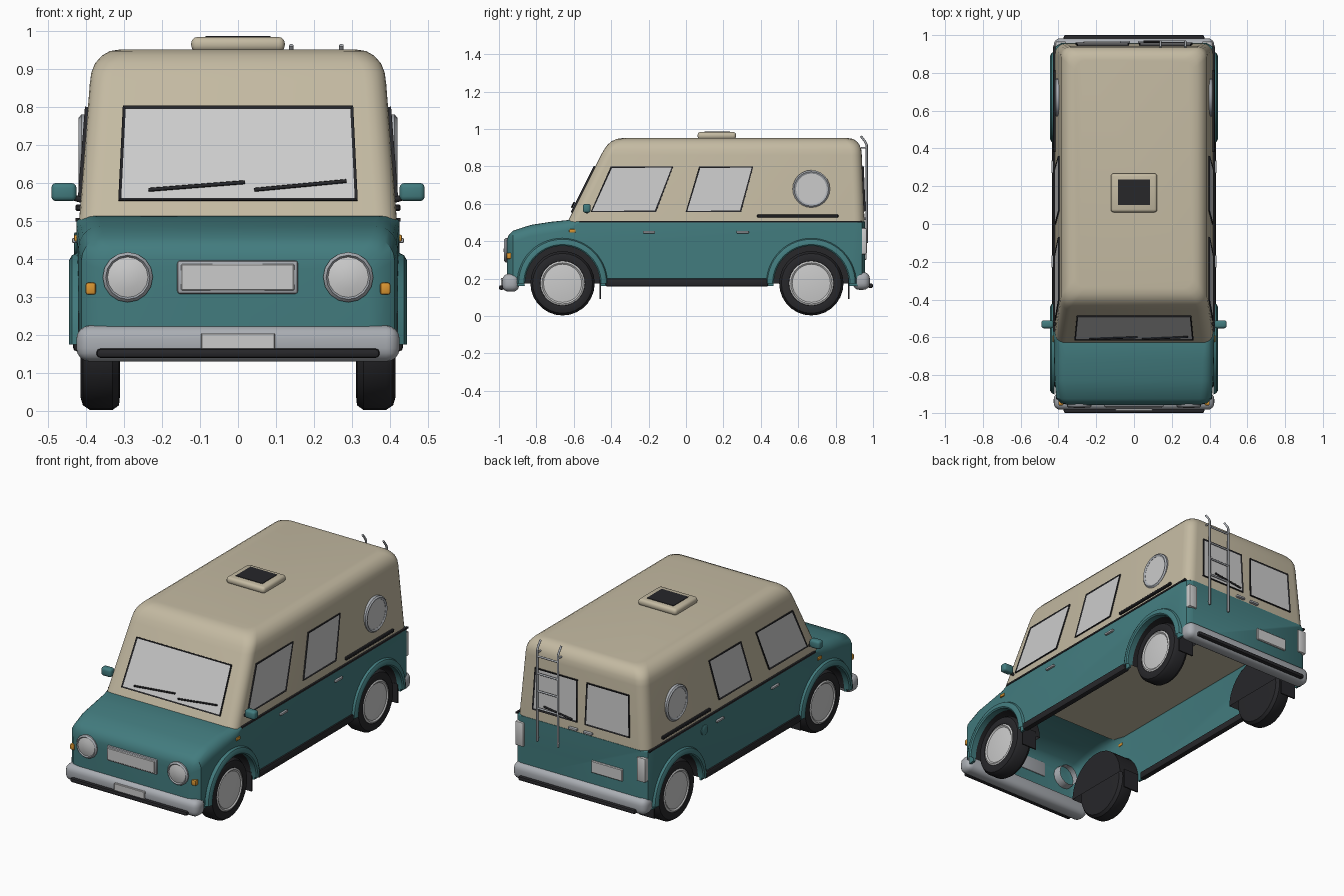
import bpy, bmesh, math
from mathutils import Vector as V

if "Cube" in bpy.data.objects:
    bpy.data.objects.remove(bpy.data.objects["Cube"])

def mat(name, c):
    m = bpy.data.materials.new(name)
    m.diffuse_color = (*c, 1)
    m.use_nodes = True
    m.node_tree.nodes["Principled BSDF"].inputs["Base Color"].default_value = m.diffuse_color
    return m

TEAL = mat("teal_paint", (.055, .2, .21))
TAN = mat("tan_paint", (.55, .49, .36))
BLACK = mat("black_rubber", (.02, .02, .023))
METAL = mat("bright_metal", (.4, .42, .45))
PALE = mat("pale_glass", (.75, .75, .75))
AMBER = mat("amber_lens", (.7, .3, .03))

def finish(bm, name, *mats, smooth=True):
    bmesh.ops.recalc_face_normals(bm, faces=bm.faces)
    me = bpy.data.meshes.new(name)
    bm.to_mesh(me)
    bm.free()
    ob = bpy.data.objects.new(name, me)
    bpy.context.collection.objects.link(ob)
    for m in mats:
        me.materials.append(m)
    if smooth:
        shade(ob)
    return ob

def activate(ob):
    bpy.ops.object.select_all(action='DESELECT')
    ob.select_set(True)
    bpy.context.view_layer.objects.active = ob

def shade(ob):
    activate(ob)
    bpy.ops.object.shade_smooth_by_angle(angle=math.radians(35))

def loft(name, rings, m, smooth=True):
    bm = bmesh.new()
    rv = [[bm.verts.new(p) for p in r] for r in rings]
    n = len(rv[0])
    for a, b in zip(rv, rv[1:]):
        for i in range(n):
            bm.faces.new((a[i], a[(i+1) % n], b[(i+1) % n], b[i]))
    bm.faces.new(rv[0])
    bm.faces.new(rv[-1])
    return finish(bm, name, m, smooth=smooth)

def box(name, lo, hi, m, bevel=0.0, seg=3):
    bm = bmesh.new()
    bmesh.ops.create_cube(bm, size=1)
    lo, hi = V(lo), V(hi)
    for v in bm.verts:
        v.co = V([(lo[i]+hi[i])/2 + v.co[i]*abs(hi[i]-lo[i]) for i in range(3)])
    if bevel:
        bmesh.ops.bevel(bm, geom=bm.edges[:], offset=bevel, segments=seg, profile=.5, affect='EDGES')
    return finish(bm, name, m)

def lathe(name, prof, c, m, axis='x', s=1, sweep=2*math.pi, seg=28):
    # profile of (radius, distance along axis) turned about x or y
    bm = bmesh.new()
    steps = seg + 1
    cols = []
    for k in range(steps):
        a = sweep*k/seg
        col = []
        for r, h in prof:
            p = (s*h, r*math.cos(a), r*math.sin(a)) if axis == 'x' else (r*math.cos(a), s*h, r*math.sin(a))
            col.append(bm.verts.new(V(c)+V(p)))
        cols.append(col)
    for a, b in zip(cols, cols[1:]):
        for i in range(len(prof)-1):
            bm.faces.new((a[i], a[i+1], b[i+1], b[i]))
    bmesh.ops.remove_doubles(bm, verts=bm.verts, dist=1e-5)
    return finish(bm, name, m)

def window(name, pts):
    # dark raised frame with a pale pane inset
    pts = [V(p) for p in pts]
    n = (pts[1]-pts[0]).cross(pts[2]-pts[0]).normalized()
    c = sum(pts, V())/4
    if n.dot(c-V((0, c.y*.8, .6))) < 0:
        n, pts = -n, pts[::-1]
    bm = bmesh.new()
    lo = [bm.verts.new(p-n*.004) for p in pts]
    hi = [bm.verts.new(p+n*.008) for p in pts]
    top = bm.faces.new(hi)
    for i in range(4):
        j = (i+1) % 4
        bm.faces.new((lo[i], lo[j], hi[j], hi[i]))
    bm.normal_update()
    bmesh.ops.inset_individual(bm, faces=[top], thickness=.011, depth=-.004)
    top.material_index = 1
    return finish(bm, name, BLACK, PALE, smooth=False)

def rod(name, pts, r, m):
    cu = bpy.data.curves.new(name, 'CURVE')
    cu.dimensions = '3D'
    cu.bevel_depth, cu.bevel_resolution, cu.use_fill_caps = r, 2, True
    sp = cu.splines.new('POLY')
    sp.points.add(len(pts)-1)
    for q, p in zip(sp.points, pts):
        q.co = (*p, 1)
    cu.materials.append(m)
    bpy.context.collection.objects.link(bpy.data.objects.new(name, cu))

# Lower body: cross-sections along y (y, half width, top z, edge radius)
stations = [(-.958, .345, .40, .04), (-.95, .385, .43, .05), (-.925, .412, .456, .06), (-.83, .42, .487, .06),
            (-.72, .423, .504, .06), (-.62, .425, .514, .05), (-.58, .425, .505, .01), (.9, .425, .505, .01),
            (.94, .415, .505, .01), (.957, .385, .505, .01)]

def section(y, w, zt, r, zb):
    half = [(w, zb)] + [(w-r+r*math.cos(a), zt-r+r*math.sin(a)) for a in [math.pi/2*k/5 for k in range(6)]]
    return [(x, y, z) for x, z in half] + [(-x, y, z) for x, z in half[::-1]]

body = loft("lower_body", [section(*s, .16) for s in stations], TEAL, False)
cutters = [loft("cavity_cutter", [section(y*.987, w-.012, z-.012, r, .0) for y, w, z, r in stations], TEAL, False)]
AXLES = (-.66, .67)
for y in AXLES:
    cutters.append(lathe("arch_cutter", [(0, -.6), (.203, -.6), (.203, .6), (0, .6)], (0, y, .175), TEAL, seg=40))
for c in cutters:
    c.hide_render = True
    activate(body)
    md = body.modifiers.new("cut", 'BOOLEAN')
    md.operation, md.solver, md.object = 'DIFFERENCE', 'EXACT', c
    bpy.ops.object.modifier_apply(modifier=md.name)
    bpy.data.objects.remove(c)
shade(body)

# Cabin: rounded rectangles stacked in z (z, half width, front y, back y)
def rrect(z, w, yf, yb, r=.055):
    out = []
    for q, (cx, cy) in enumerate([(w-r, yb-r), (r-w, yb-r), (r-w, yf+r), (w-r, yf+r)]):
        for k in range(6):
            a = math.pi/2*(q+k/5)
            out.append((cx+r*math.cos(a), cy+r*math.sin(a), z))
    return out
loft("cabin", [rrect(*s) for s in [(.49, .4188, -.64, .9554), (.86, .39, -.455, .94), (.89, .386, -.438, .937),
     (.915, .376, -.42, .928), (.935, .358, -.397, .912), (.947, .337, -.37, .892), (.951, .31, -.34, .868)]], TAN)

def side(y, z, s):
    return (s*(.418-.0778*(z-.5)), y, z)
def front(x, z):
    return (x, -.635+.5*(z-.5), z)
def back(x, z):
    return (x, .955-.0417*(z-.5), z)

# Windscreen with wipers
window("windscreen", [front(-.315, .552), front(.315, .552), front(.303, .8), front(-.303, .8)])
for a, b in (((-.235, .577), (.018, .597)), ((.043, .577), (.285, .6))):
    rod("wiper", [V(front(*p))+V((0, -.013, .005)) for p in (a, b)], .005, BLACK)

for s in (-1, 1):
    # Side windows, porthole and trim
    window("front_side_window", [side(y, z, s) for y, z in ((-.51, .555), (-.16, .555), (-.068, .8), (-.402, .8))])
    window("rear_side_window", [side(y, z, s) for y, z in ((-.002, .555), (.295, .555), (.36, .8), (.07, .8))])
    lathe("porthole_ring", [(.1, .38), (.1, .412), (.092, .419), (.082, .414), (.082, .4)], (0, .67, .68), METAL, s=s, seg=24)
    lathe("porthole_glass", [(.083, .413), (0, .413)], (0, .67, .68), PALE, s=s, seg=24)
    box("side_rail", (s*.405, .38, .526), (s*.428, .815, .543), BLACK, .004, 1)
    box("belt_trim", (s*.415, -.57, .499), (s*.428, .94, .508), BLACK)
    box("sill", (s*.40, -.43, .157), (s*.434, .44, .2), BLACK, .01, 2)
    for y in (-.198, .303):
        box("door_handle", (s*.42, y-.033, .442), (s*.437, y+.033, .455), METAL, .004, 2)
    box("side_marker", (s*.41, -.625, .446), (s*.432, -.59, .464), AMBER, .005, 2)
    # Door mirrors
    box("mirror", (s*.425, -.552, .552), (s*.491, -.51, .6), TEAL, .013)
    rod("mirror_arm", [(s*.39, -.53, .55), (s*.435, -.53, .562)], .008, BLACK)
    # Wheels, arches, liners and mud flaps
    for y in AXLES:
        c = (0, y, .175)
        lathe("tyre", [(.112, .395), (.12, .41), (.14, .414), (.16, .408), (.172, .39), (.172, .33),
                       (.16, .313), (.13, .31), (0, .318)], c, BLACK, s=s)
        lathe("hubcap", [(.119, .39), (.119, .408), (.11, .413), (.102, .407), (.07, .411), (0, .414)], c, PALE, s=s)
        lathe("wheel_arch_flare", [(.2, .405), (.2, .438), (.207, .444), (.222, .444), (.235, .437), (.243, .42)],
              c, TEAL, s=s, sweep=math.pi)
        lathe("wheel_well", [(0, .285), (.201, .285), (.201, .425)], c, BLACK, s=s, sweep=math.pi, seg=20)
        box("mud_flap", (s*.315, y+.197, .09), (s*.41, y+.205, .2), BLACK)
    # Front and rear lights
    lathe("headlight_rim", [(.06, .9), (.066, .945), (.066, .963), (.058, .972), (.053, .966)], (s*.29, 0, .352), METAL, 'y', -1, seg=16)
    lathe("headlight_lens", [(.054, .966), (.03, .973), (0, .975)], (s*.29, 0, .352), PALE, 'y', -1, seg=16)
    box("turn_signal", (s*.374, -.96, .306), (s*.401, -.93, .338), AMBER, .006, 2)
    box("tail_light", (s*.36, .93, .33), (s*.415, .967, .47), PALE, .008, 2)
    # Rear windows and handles
    window("back_window", [back(s*x, z) for x, z in ((.025, .56), (.31, .56), (.3, .8), (.03, .8))])
    box("back_handle", (s*.02, .95, .513), (s*.075, .97, .526), METAL, .004, 2)

# Grille
box("grille_frame", (-.16, -.968, .308), (.158, -.94, .396), METAL, .008, 2)
box("grille_panel", (-.15, -.973, .317), (.148, -.95, .387), PALE, .003, 1)

# Bumpers, rubbing strips and plates
for s, dz in ((-1, 0), (1, .01)):
    box("bumper", (-.425, s*.892, .13+dz), (.425, s*.983, .225+dz), METAL, .035, 4)
    box("bumper_strip", (-.372, s*.972, .14+dz), (.372, s*1.0, .164+dz), BLACK, .009, 2)
box("front_plate", (-.097, -.99, .147), (.097, -.975, .204), PALE, .002, 1)
box("back_plate", (-.27, .95, .3), (-.07, .966, .37), PALE, .004, 1)

# Fuel flap on the left side
lathe("fuel_flap", [(.03, .41), (.03, .429), (.025, .432), (0, .432)], (0, .44, .44), TEAL, s=-1, seg=16)

# Roof vent
box("roof_vent", (-.123, .062, .945), (.123, .268, .984), TAN, .016)
box("vent_panel", (-.085, .1, .97), (.085, .235, .987), BLACK)

# Rear ladder and wiper
for x in (.14, .272):
    rod("ladder_post", [(x, .966, .39), (x, .966, .915), (x, .958, .932), (x, .935, .962)], .006, METAL)
    for z in (.41, .9):
        rod("ladder_bracket", [(x, .935, z), (x, .966, z)], .005, METAL)
for z in (.58, .68, .78, .88):
    rod("ladder_rung", [(.14, .966, z), (.272, .966, z)], .0055, METAL)
rod("back_wiper", [(.05, .966, .575), (.23, .966, .6)], .005, BLACK)
